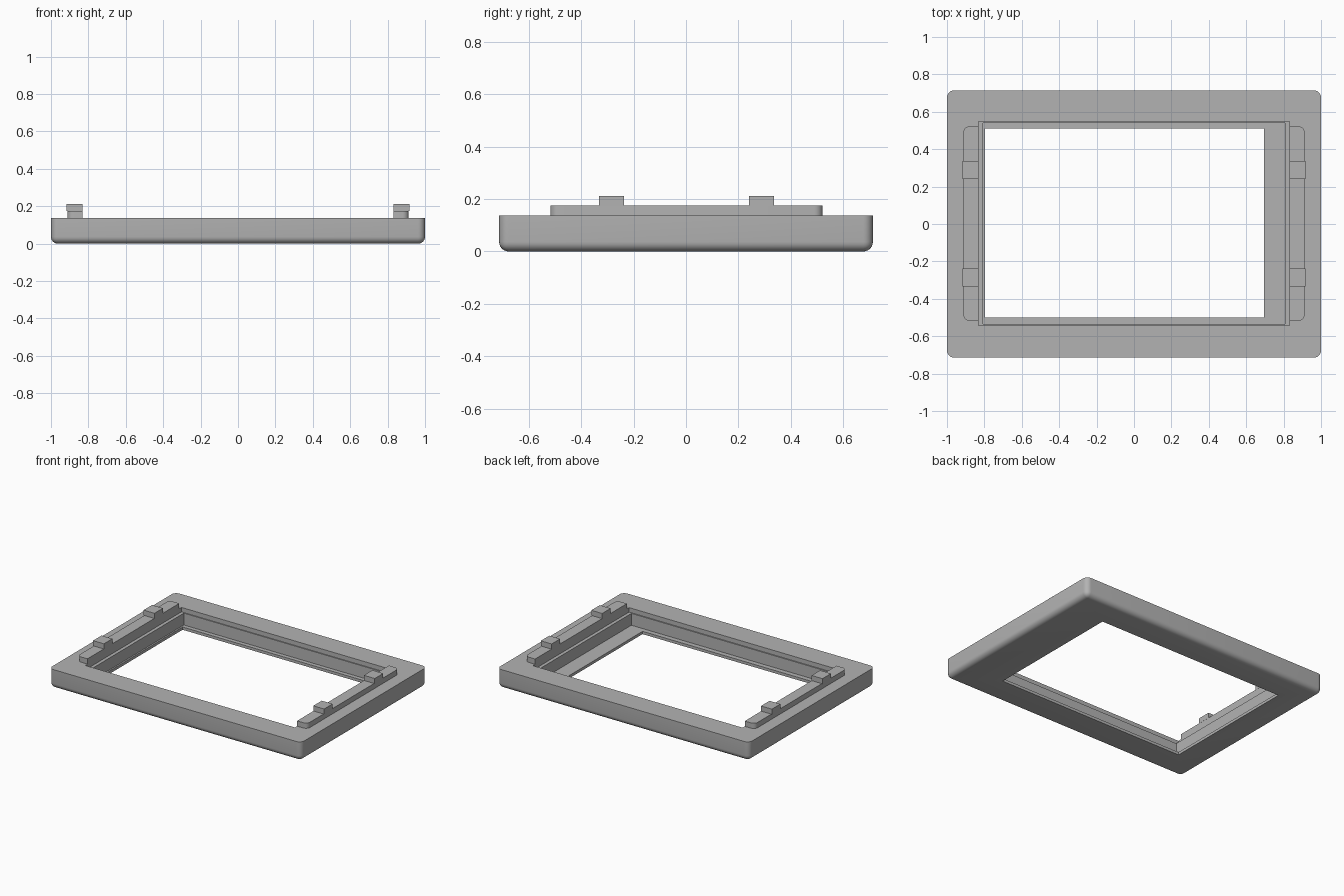
import bpy
import bmesh
import math

cube = bpy.data.objects.get("Cube")
if cube:
    bpy.data.objects.remove(cube, do_unlink=True)

grey = bpy.data.materials.new("plain grey")
grey.use_nodes = True
color = (0.45, 0.45, 0.45, 1)
grey.diffuse_color = color
grey.node_tree.nodes["Principled BSDF"].inputs["Base Color"].default_value = color


def box(name, x, y, z, pick=None, radius=0.0, segments=6):
    """Box from ranges; pick(edge_start, edge_end) chooses edges to round."""
    bm = bmesh.new()
    bmesh.ops.create_cube(bm, size=1)
    for v in bm.verts:
        v.co = [lo + (c + 0.5) * (hi - lo) for c, (lo, hi) in zip(v.co, (x, y, z))]
    if pick:
        edges = [e for e in bm.edges if pick(e.verts[0].co, e.verts[1].co)]
        bmesh.ops.bevel(bm, geom=edges, offset=radius, segments=segments,
                        profile=0.5, affect='EDGES', clamp_overlap=True)
    mesh = bpy.data.meshes.new(name)
    bm.to_mesh(mesh)
    bm.free()
    mesh.materials.append(grey)
    obj = bpy.data.objects.new(name, mesh)
    bpy.context.collection.objects.link(obj)
    return obj


def activate(obj):
    bpy.ops.object.select_all(action='DESELECT')
    obj.select_set(True)
    bpy.context.view_layer.objects.active = obj


def cut(obj, x, y, z):
    cutter = box("cutter", x, y, z)
    mod = obj.modifiers.new("opening", 'BOOLEAN')
    mod.operation = 'DIFFERENCE'
    mod.solver = 'EXACT'
    mod.object = cutter
    activate(obj)
    bpy.ops.object.modifier_apply(modifier=mod.name)
    bpy.data.objects.remove(cutter, do_unlink=True)


def smooth(obj):
    activate(obj)
    bpy.ops.object.shade_smooth_by_angle(angle=math.radians(30))


# Frame body with rounded upright corners and rounded lower rim
TOP = 0.137
frame = box("frame", (-1, 1), (-0.714, 0.714), (0, TOP),
            lambda a, b: min(a.z, b.z) < 0.01, 0.037)
# Stepped recess, then the off-centre window through the thin floor
cut(frame, (-0.832, 0.832), (-0.543, 0.547), (0.105, 0.3))
cut(frame, (-0.808, 0.808), (-0.535, 0.54), (0.02, 0.3))
cut(frame, (-0.797, 0.695), (-0.5, 0.51), (-0.1, 0.3))
smooth(frame)

# Raised rails along both short sides, each with two clips
for side, label in ((1, "left"), (-1, "right")):
    def span(a, b):
        return tuple(sorted((side * a, side * b)))

    rail = box(label + "_rail", span(0.832, 0.912), (-0.518, 0.522), (TOP - 0.002, 0.175),
               lambda a, b: abs(a.z - b.z) > 0.01 and abs(a.x) > 0.9, 0.032)
    smooth(rail)
    for y, end in ((-0.285, "front"), (0.288, "back")):
        box(label + "_" + end + "_clip", span(0.831, 0.917),
            (y - 0.048, y + 0.048), (0.174, 0.212))
